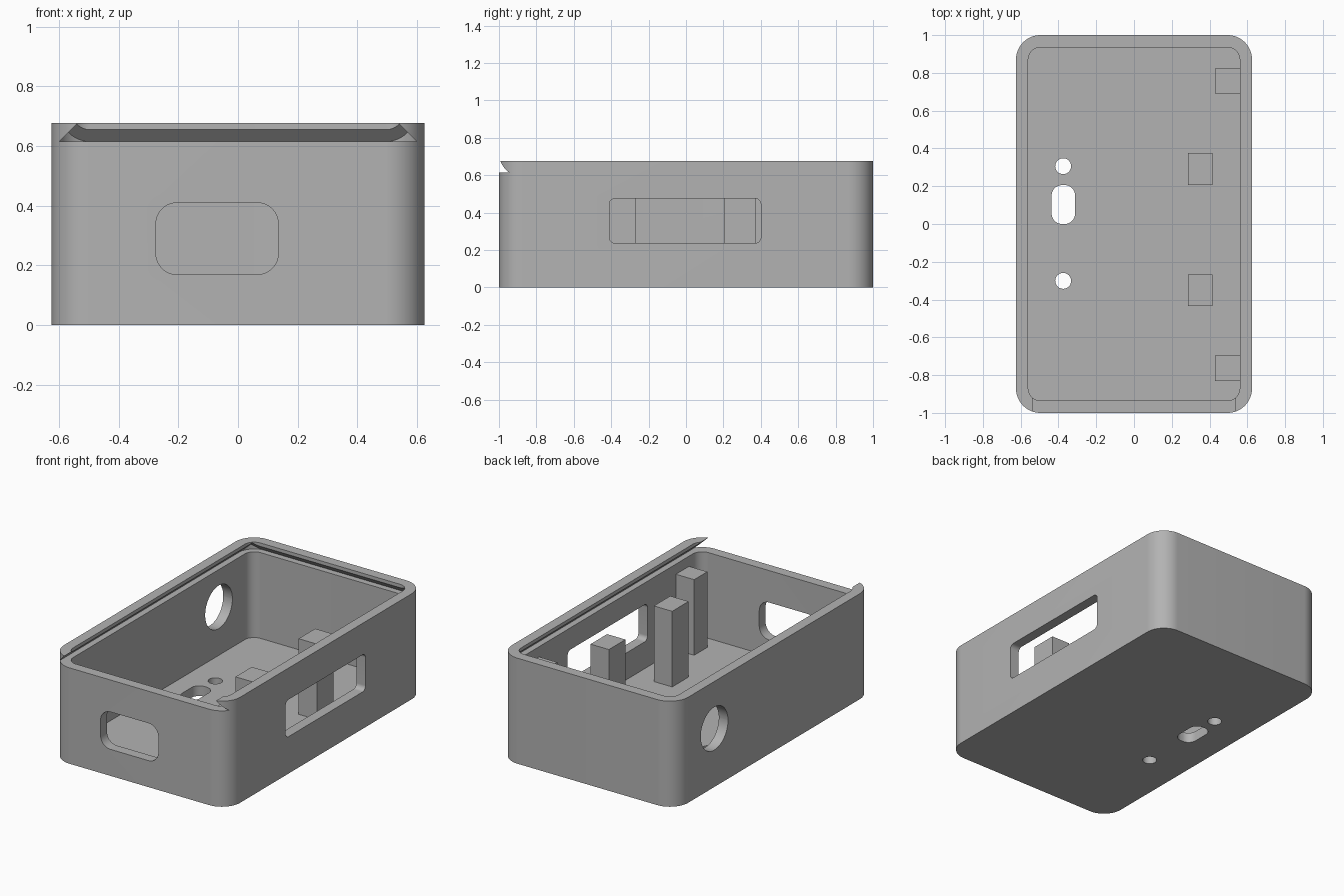
import bpy, bmesh, math

if "Cube" in bpy.data.objects:
    bpy.data.objects.remove(bpy.data.objects["Cube"])

grey = bpy.data.materials.new("plain grey")
grey.diffuse_color = (0.45, 0.45, 0.45, 1)
grey.use_nodes = True
grey.node_tree.nodes["Principled BSDF"].inputs["Base Color"].default_value = grey.diffuse_color


def mesh_object(name, bm):
    bmesh.ops.recalc_face_normals(bm, faces=bm.faces)
    me = bpy.data.meshes.new(name)
    bm.to_mesh(me)
    bm.free()
    ob = bpy.data.objects.new(name, me)
    bpy.context.collection.objects.link(ob)
    me.materials.append(grey)
    return ob


def rounded_prism(name, u, v, w, r, axis="z", seg=12):
    """Rounded rectangle u x v extruded along w on the given axis."""
    pts = []
    corners = [(u[1] - r, v[1] - r), (u[0] + r, v[1] - r),
               (u[0] + r, v[0] + r), (u[1] - r, v[0] + r)]
    for k, (cu, cv) in enumerate(corners):
        for i in range(seg + 1):
            a = math.pi / 2 * (k + i / seg)
            pts.append((cu + r * math.cos(a), cv + r * math.sin(a)))
    place = {"z": lambda a, b, c: (a, b, c),   # u=x, v=y
             "y": lambda a, b, c: (a, c, b),   # u=x, v=z
             "x": lambda a, b, c: (c, a, b)}[axis]  # u=y, v=z
    bm = bmesh.new()
    rings = [[bm.verts.new(place(a, b, c)) for a, b in pts] for c in w]
    bm.faces.new(rings[0])
    bm.faces.new(rings[1])
    n = len(pts)
    for i in range(n):
        j = (i + 1) % n
        bm.faces.new((rings[0][i], rings[0][j], rings[1][j], rings[1][i]))
    bmesh.ops.remove_doubles(bm, verts=bm.verts, dist=1e-5)
    return mesh_object(name, bm)


def block(name, bottom, top, z0, z1):
    """Six-sided block; bottom and top are (x0, x1, y0, y1)."""
    bm = bmesh.new()
    vs = [bm.verts.new((r[i], r[j], z)) for r, z in ((bottom, z0), (top, z1))
          for i, j in ((0, 2), (1, 2), (1, 3), (0, 3))]
    for f in ((0, 1, 2, 3), (4, 5, 6, 7), (0, 1, 5, 4),
              (1, 2, 6, 5), (2, 3, 7, 6), (3, 0, 4, 7)):
        bm.faces.new([vs[i] for i in f])
    return mesh_object(name, bm)


def apply_boolean(target, tool, operation):
    m = target.modifiers.new("cut", "BOOLEAN")
    m.object, m.operation, m.solver = tool, operation, "EXACT"
    bpy.context.view_layer.update()
    deps = bpy.context.evaluated_depsgraph_get()
    me = bpy.data.meshes.new_from_object(target.evaluated_get(deps))
    target.modifiers.clear()
    target.data = me
    bpy.data.objects.remove(tool)


H, SILL, FLOOR = 0.677, 0.615, 0.065

# Outer shell with its cavity
case = rounded_prism("case", (-0.625, 0.625), (-1, 1), (0, H), 0.13, seg=16)
cavity = rounded_prism("cavity", (-0.56, 0.56), (-0.935, 0.935), (FLOOR, 1), 0.065)
apply_boolean(case, cavity, "DIFFERENCE")

# Dovetail groove for a sliding lid, open at the front
rise = 0.10
groove = block("groove", (-0.60, 0.60, -1.3, 0.975),
               (-0.60 + rise, 0.60 - rise, -1.3, 0.975 - rise), SILL, SILL + rise)
limit = rounded_prism("limit", (-0.601, 0.601), (-1.5, 0.976), (0.5, 0.9), 0.11)
apply_boolean(groove, limit, "INTERSECT")
apply_boolean(case, groove, "DIFFERENCE")

# Openings: front window, right window, left round hole, floor slot and holes
openings = [
    ((-0.275, 0.135), (0.17, 0.41), (-1.2, -0.8), 0.07, "y"),
    ((-0.41, 0.40), (0.237, 0.475), (0.5, 0.8), 0.03, "x"),
    ((0.467, 0.743), (0.237, 0.513), (-0.8, -0.5), 0.1379, "x"),
    ((-0.436, -0.312), (0.0, 0.206), (-0.2, 0.2), 0.055, "z"),
    ((-0.417, -0.333), (0.264, 0.348), (-0.2, 0.2), 0.0419, "z"),
    ((-0.417, -0.333), (-0.343, -0.259), (-0.2, 0.2), 0.0419, "z"),
]
for u, v, w, r, axis in openings:
    apply_boolean(case, rounded_prism("opening", u, v, w, r, axis), "DIFFERENCE")

# Support posts standing on the floor, the outer pair touching the right wall
posts = [(0.285, 0.415, 0.207, 0.375), (0.285, 0.415, -0.433, -0.267),
         (0.43, 0.561, 0.69, 0.822), (0.43, 0.561, -0.83, -0.697)]
for i, rect in enumerate(posts):
    block(f"support_post_{i + 1}", rect, rect, FLOOR - 0.005, 0.55)

# Smooth rounded corners, sharp edges elsewhere
bpy.ops.object.select_all(action="DESELECT")
case.select_set(True)
bpy.context.view_layer.objects.active = case
bpy.ops.object.shade_smooth_by_angle(angle=math.radians(30))
